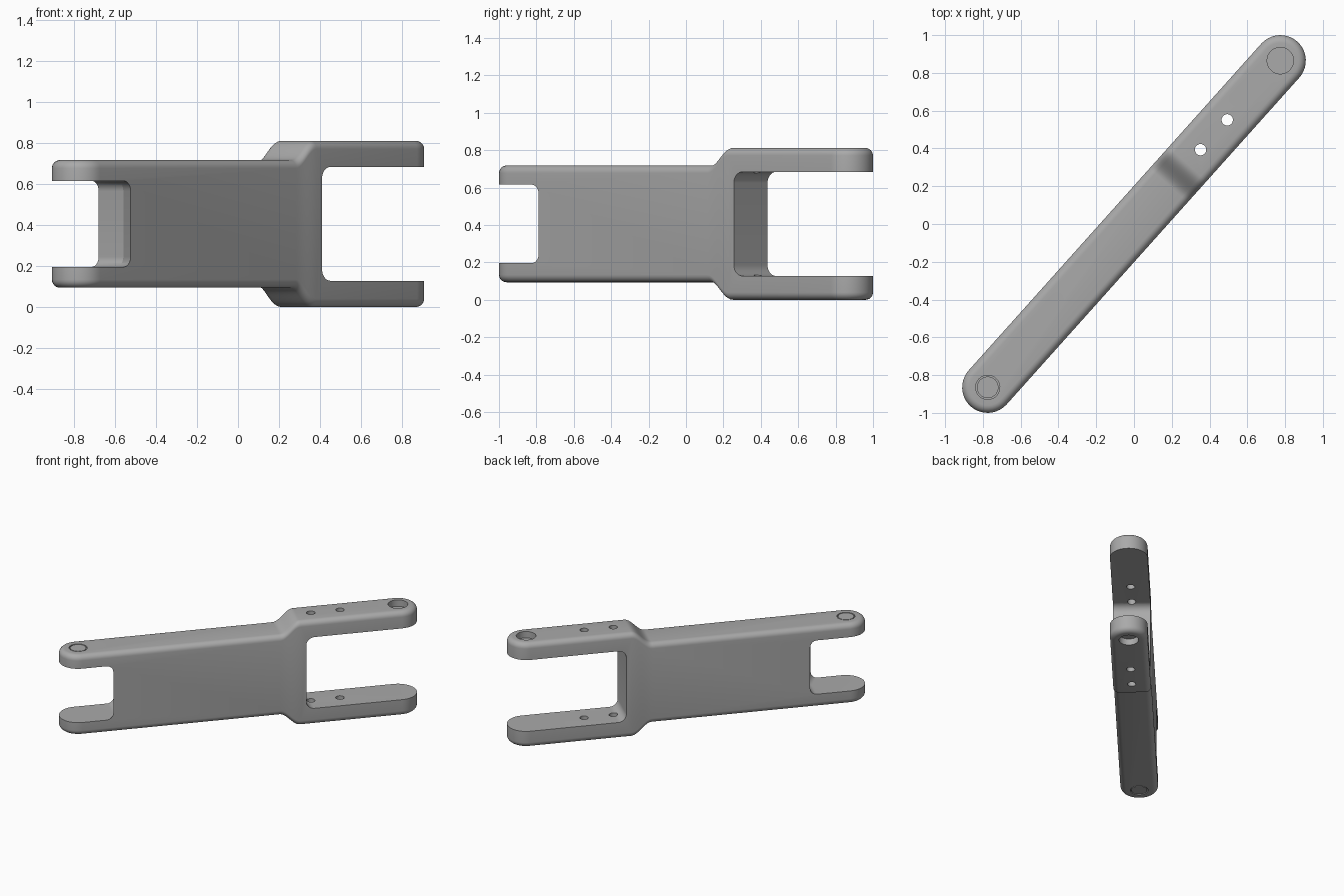
import bpy, bmesh
from math import sin, cos, pi, radians

if "Cube" in bpy.data.objects:
    bpy.data.objects.remove(bpy.data.objects["Cube"])

ANGLE = radians(48.15)        # heading of the arm in plan
REACH, RADIUS = 1.161, 0.135  # pivot distance from centre, end radius
MID = 0.406                   # mid height
EDGE = 0.04                   # rounding of the outer edges
STEP = (0.275, 0.425)         # where the arm widens

grey = bpy.data.materials.new("plain_grey")
grey.use_nodes = True
grey.diffuse_color = (0.4, 0.4, 0.4, 1)
grey.node_tree.nodes["Principled BSDF"].inputs["Base Color"].default_value = (0.4, 0.4, 0.4, 1)


def make(name, bm):
    bmesh.ops.recalc_face_normals(bm, faces=bm.faces)
    mesh = bpy.data.meshes.new(name)
    bm.to_mesh(mesh)
    bm.free()
    mesh.materials.append(grey)
    ob = bpy.data.objects.new(name, mesh)
    bpy.context.collection.objects.link(ob)
    ob.rotation_euler.z = ANGLE
    return ob


def half_height(u):
    t = min(max((u - STEP[0]) / (STEP[1] - STEP[0]), 0), 1)
    return 0.312 + 0.094 * (1 - cos(pi * t)) / 2


def side_path(r):
    """One side of the stadium outline, from the narrow tip to the wide tip."""
    arc = [pi / 2 * i / 10 for i in range(11)]
    steps = [STEP[0] + (STEP[1] - STEP[0]) * i / 12 for i in range(13)]
    return ([(-REACH - r * cos(a), r * sin(a)) for a in arc]
            + [(u, r) for u in steps]
            + [(REACH + r * sin(a), r * cos(a)) for a in arc])


def arm_body():
    bm = bmesh.new()
    turns = [pi / 2 * i / 6 for i in range(7)]
    layers = [(-1, a) for a in reversed(turns)] + [(1, a) for a in turns]
    rings = []
    for sign, a in layers:
        side = side_path(RADIUS - EDGE * (1 - cos(a)))
        loop = side + [(u, -v) for u, v in side[-2:0:-1]]
        rings.append([bm.verts.new((u, v, MID + sign * (half_height(u) - EDGE * (1 - sin(a)))))
                      for u, v in loop])
    n = len(rings[0])
    for low, high in zip(rings, rings[1:]):
        for i in range(n):
            j = (i + 1) % n
            bm.faces.new((low[i], low[j], high[j], high[i]))
    # close top and bottom with strips across the width
    for ring in (rings[0], rings[-1]):
        for i in range(n // 2):
            quad = [ring[i], ring[i + 1], ring[-i - 1], ring[-i % n]]
            bm.faces.new(list(dict.fromkeys(quad)))
    return make("link_arm", bm)


def slot(name, u_in, u_out, half, fillet, stations):
    """Fork opening, swept across the width; each station is (v, shift along u)."""
    bm = bmesh.new()
    d = 1 if u_out > u_in else -1
    arc = [pi / 2 * i / 8 for i in range(9)]
    top = [(u_in + d * fillet * (1 - cos(a)), half - fillet * (1 - sin(a))) for a in arc]
    profile = top + [(u_out, half), (u_out, -half)] + [(u, -z) for u, z in reversed(top)]
    rings = [[bm.verts.new((u + s, v, MID + z)) for u, z in profile] for v, s in stations]
    n = len(profile)
    for a, b in zip(rings, rings[1:]):
        for i in range(n):
            j = (i + 1) % n
            bm.faces.new((a[i], a[j], b[j], b[i]))
    bm.faces.new(rings[0])
    bm.faces.new(rings[-1])
    return make(name, bm)


def disc(name, u, r, z0, z1):
    """Upright cylinder on the arm's centre line."""
    bm = bmesh.new()
    bmesh.ops.create_cone(bm, cap_ends=True, segments=40, radius1=r, radius2=r, depth=abs(z1 - z0))
    bmesh.ops.translate(bm, verts=bm.verts, vec=(u, 0, (z0 + z1) / 2))
    return make(name, bm)


def cut(target, cutter):
    mod = target.modifiers.new(cutter.name, "BOOLEAN")
    mod.operation, mod.solver, mod.object = "DIFFERENCE", "EXACT", cutter
    bpy.context.view_layer.objects.active = target
    bpy.ops.object.modifier_apply(modifier=mod.name)
    bpy.data.objects.remove(cutter)


arm = arm_body()

# fork openings: square at the wide end, partly slanted at the narrow end
cut(arm, slot("wide_slot", 0.464, 1.6, 0.278, 0.06, [(-0.2, 0), (0.2, 0)]))
cut(arm, slot("narrow_slot", -0.87, -1.6, 0.21, 0.05, [(-0.2, -0.107), (-0.027, 0), (0.2, 0)]))

# small holes through both wide fork arms
for u in (0.528, 0.74):
    cut(arm, disc("bolt_hole", u, 0.03, -0.1, 1))

# blind bearing recesses on the wide end, pins in shallow seats on the narrow end
for sign, side in ((1, "upper"), (-1, "lower")):
    wide, narrow = half_height(1), half_height(-1)
    cut(arm, disc("bearing_recess", REACH, 0.07, MID + sign * (wide - 0.05), MID + sign * (wide + 0.1)))
    cut(arm, disc("pin_seat", -REACH, 0.064, MID + sign * (narrow - 0.015), MID + sign * (narrow + 0.1)))
    disc(side + "_pivot_pin", -REACH, 0.057, MID + sign * (narrow - 0.03), MID + sign * (narrow - 0.001))

# soft shading on the rounded edges
bpy.ops.object.select_all(action="DESELECT")
arm.select_set(True)
bpy.context.view_layer.objects.active = arm
bpy.ops.object.shade_smooth_by_angle(angle=radians(25))
